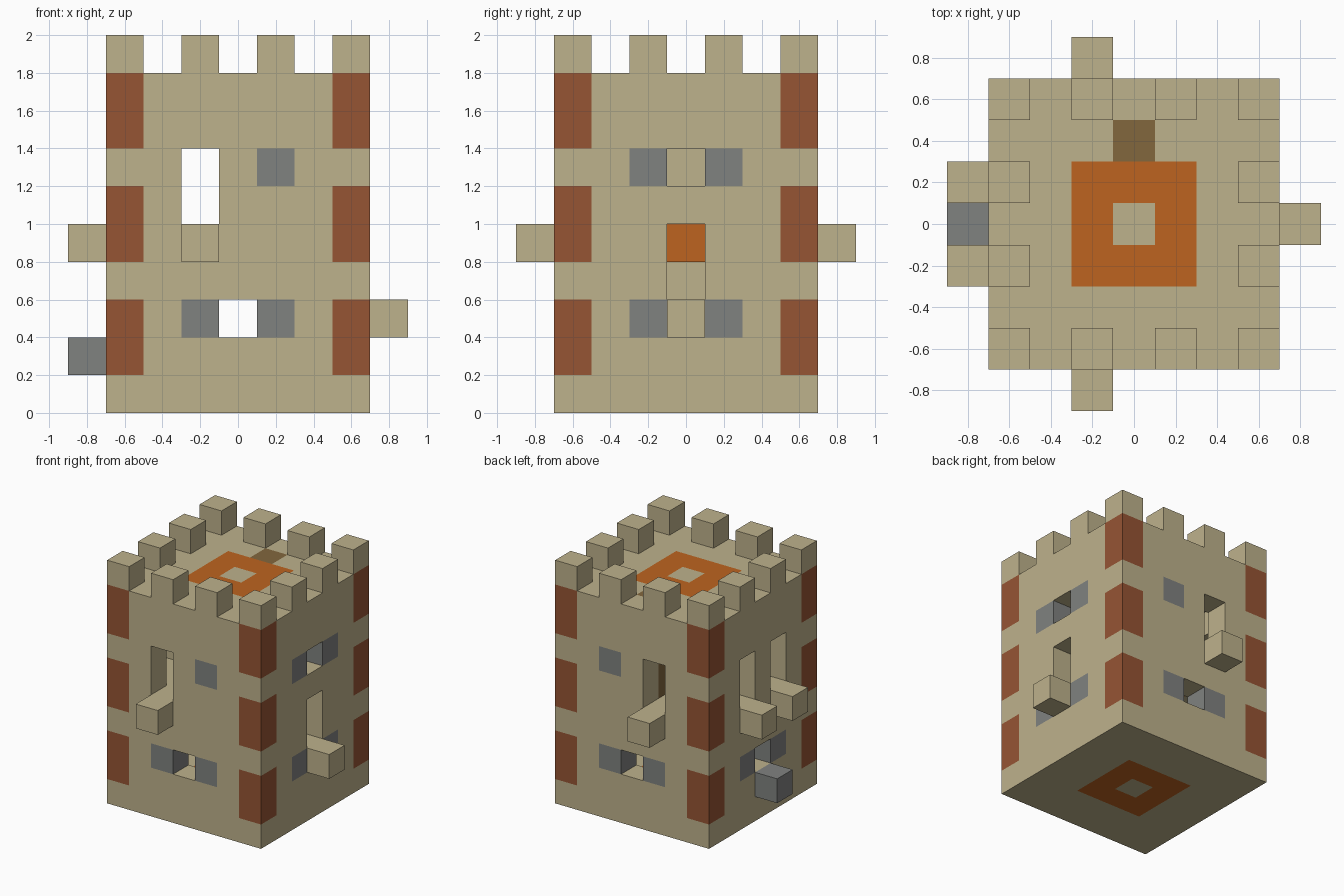
import bpy
import bmesh
from mathutils import Vector

S = 0.2  # edge of one building block

cube = bpy.data.objects.get("Cube")
if cube:
    bpy.data.objects.remove(cube, do_unlink=True)

COLOURS = {
    "sandstone": (0.515, 0.445, 0.262),
    "red_brick": (0.305, 0.089, 0.034),
    "grey_stone": (0.216, 0.223, 0.216),
    "orange_carpet": (0.515, 0.127, 0.0144),
    "brown_wood": (0.223, 0.136, 0.048),
}
materials = {}
for name, rgb in COLOURS.items():
    mat = bpy.data.materials.new(name)
    mat.use_nodes = True
    mat.diffuse_color = (*rgb, 1)
    mat.node_tree.nodes["Principled BSDF"].inputs["Base Color"].default_value = (*rgb, 1)
    materials[name] = mat
NAMES = list(COLOURS)

blocks = {}  # grid cell -> (part, colour)


def fill(part, colour, xs, ys, zs):
    for x in xs:
        for y in ys:
            for z in zs:
                blocks[x, y, z] = (part, colour)


def cut(xs, ys, zs):
    for x in xs:
        for y in ys:
            for z in zs:
                blocks.pop((x, y, z), None)


FULL, ROOM, SIDES = range(-3, 4), range(-2, 3), (-3, 3)

# Outer walls
fill("walls", "sandstone", FULL, SIDES, range(9))
fill("walls", "sandstone", SIDES, FULL, range(9))

# Red corner bricks
fill("walls", "red_brick", SIDES, SIDES, (1, 2, 4, 5, 7, 8))

# Grey window surrounds: low on all sides, high on front, back and +x side
fill("walls", "grey_stone", (-1, 1), SIDES, (2,))
fill("walls", "grey_stone", SIDES, (-1, 1), (2,))
fill("walls", "grey_stone", (1,), SIDES, (6,))
fill("walls", "grey_stone", (3,), (-1, 1), (6,))

# Floors and roof, each with a square carpet ring
for part, z in (("ground_floor", 0), ("upper_floor", 4), ("roof", 8)):
    fill(part, "sandstone", ROOM, ROOM, (z,))
    fill(part, "orange_carpet", (-1, 0, 1), (-1, 0, 1), (z,))
    fill(part, "sandstone", (0,), (0,), (z,))

# Ladder up to the roof hatch
fill("ladder", "brown_wood", (0,), (2,), range(5, 9))

# Battlements
fill("battlements", "sandstone", range(-3, 4, 2), SIDES, (9,))
fill("battlements", "sandstone", SIDES, range(-3, 4, 2), (9,))

# Ledges and step outside the doors
fill("front_ledge", "sandstone", (-1,), (-4,), (4,))
fill("back_ledge", "sandstone", (-1,), (4,), (4,))
fill("right_ledges", "sandstone", (-4,), (-1, 1), (4,))
fill("left_ledge", "sandstone", (4,), (0,), (2,))
fill("right_step", "grey_stone", (-4,), (0,), (1,))

# Doors, windows and the floor opening by the side door
cut((-1,), SIDES, (5, 6))
cut((-3,), (-1, 1), (5, 6))
cut((0,), SIDES, (2,))
cut((-3,), (0,), (2,))
cut((3,), (0,), (3, 4, 6))
cut((2,), (0,), (4,))

AXES = (Vector((1, 0, 0)), Vector((0, 1, 0)), Vector((0, 0, 1)))


def build(part):
    """Make one object from the exposed sides of a part's blocks."""
    bm = bmesh.new()
    for cell, (owner, colour) in blocks.items():
        if owner != part:
            continue
        centre = Vector((cell[0], cell[1], cell[2] + 0.5))
        for i in range(3):
            for sign in (-1, 1):
                n = AXES[i] * sign
                if tuple(int(c + d) for c, d in zip(cell, n)) in blocks:
                    continue
                u = AXES[(i + 1) % 3] * sign
                v = AXES[(i + 2) % 3]
                corners = [(-1, -1), (1, -1), (1, 1), (-1, 1)]
                face = bm.faces.new([
                    bm.verts.new((centre + (n + u * a + v * b) / 2) * S)
                    for a, b in corners])
                face.material_index = NAMES.index(colour)
    bmesh.ops.remove_doubles(bm, verts=bm.verts, dist=0.001)
    mesh = bpy.data.meshes.new(part)
    bm.to_mesh(mesh)
    bm.free()
    for name in NAMES:
        mesh.materials.append(materials[name])
    obj = bpy.data.objects.new(part, mesh)
    bpy.context.collection.objects.link(obj)


for part in sorted({owner for owner, _ in blocks.values()}):
    build(part)
